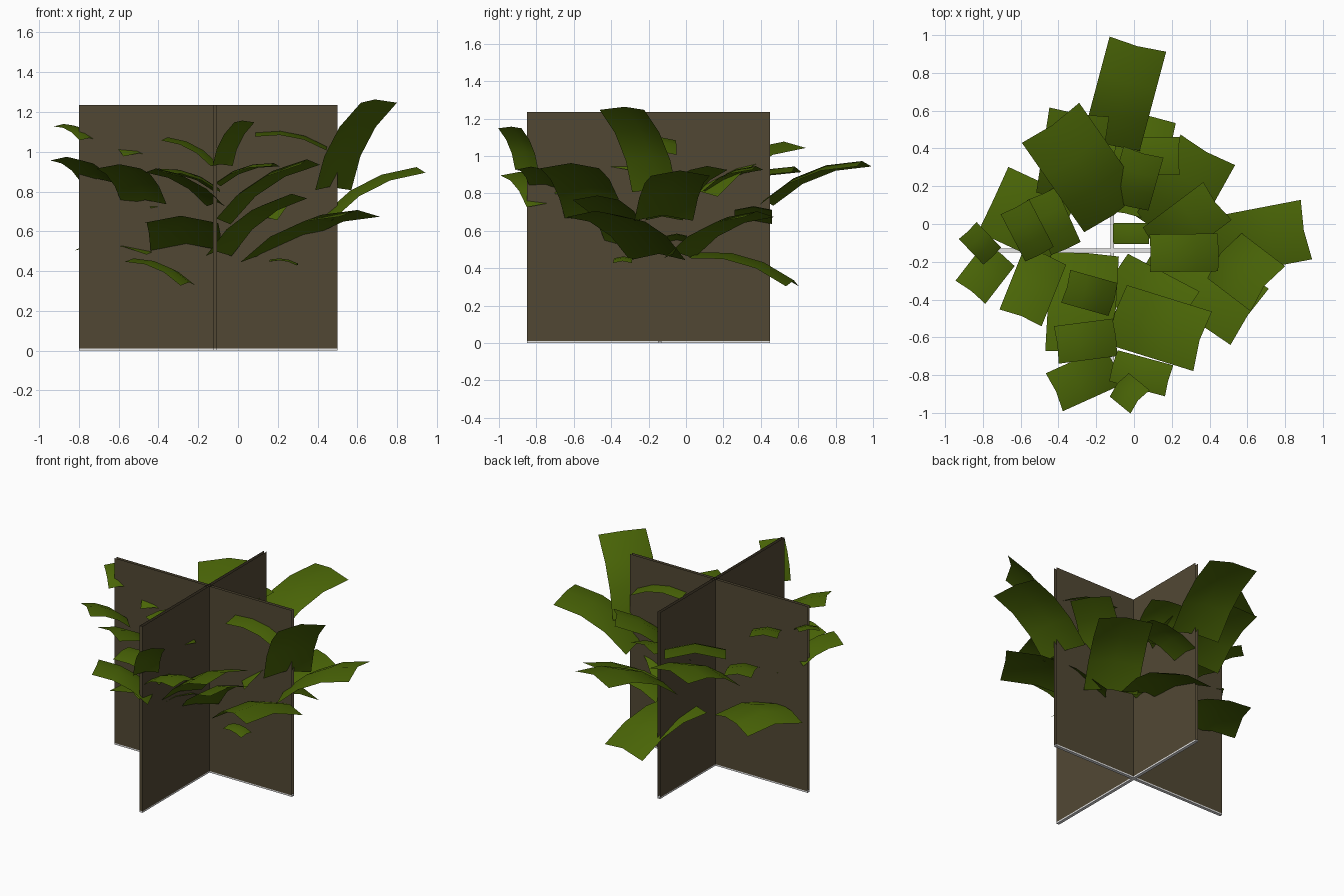
import bpy, bmesh, math
from mathutils import Vector

if "Cube" in bpy.data.objects:
    bpy.data.objects.remove(bpy.data.objects["Cube"])


def material(name, rgb):
    m = bpy.data.materials.new(name)
    m.diffuse_color = (*rgb, 1)
    m.use_nodes = True
    m.node_tree.nodes["Principled BSDF"].inputs["Base Color"].default_value = m.diffuse_color
    return m


BARK = material("branch brown", (0.083, 0.064, 0.034))
PALE = material("white base edge", (1.0, 1.0, 1.0))
GREEN = material("leaf green", (0.068, 0.13, 0.002))


def finish(name, bm, mat, smooth=False):
    me = bpy.data.meshes.new(name)
    bm.to_mesh(me)
    bm.free()
    me.materials.append(mat)
    for p in me.polygons:
        p.use_smooth = smooth
    bpy.context.scene.collection.objects.link(bpy.data.objects.new(name, me))


def quad(name, corners, mat):
    bm = bmesh.new()
    bm.faces.new([bm.verts.new(c) for c in corners])
    finish(name, bm, mat)


def box(name, lo, hi, mat):
    bm = bmesh.new()
    bmesh.ops.create_cube(bm, size=1)
    for v in bm.verts:
        v.co = [(l + h) / 2 + c * (h - l) for l, h, c in zip(lo, hi, v.co)]
    finish(name, bm, mat)


def leaf(name, xi, yi, zi, xo, yo, zo, width, steps=3):
    """Rectangular leaf card, arched along its length and across its width."""
    a, b = Vector((xi, yi, zi)), Vector((xo, yo, zo))
    run = b - a
    side = Vector((-run.y, run.x, 0)).normalized() * width / 2
    up = run.cross(side).normalized()
    bm = bmesh.new()
    rows = []
    for i in range(steps + 1):
        t = i / steps
        p = a + run * t + up * (0.10 * run.length * math.sin(math.pi * t))
        rows.append([bm.verts.new(p + side * s + up * (0.10 * width * (1 - abs(s)) - 0.02 * width))
                     for s in (-1, 0, 1)])
    for r, s in zip(rows, rows[1:]):
        for k in (0, 1):
            bm.faces.new((r[k], s[k], s[k + 1], r[k + 1]))
    bm.normal_update()
    if sum(f.normal.z for f in bm.faces) < 0:
        bmesh.ops.reverse_faces(bm, faces=bm.faces[:])
    finish(name, bm, GREEN, True)


# Two crossed upright panels, each a pair of close sheets open at the top, on a white strip
T, CX, CY, TOP = 0.01, -0.115, -0.14, 1.235
X0, X1, Y0, Y1 = -0.8, 0.5, -0.85, 0.45
Z0 = 0.01
quad("wide_panel_front", [(X0, CY - T, Z0), (X1, CY - T, Z0), (X1, CY - T, TOP), (X0, CY - T, TOP)], BARK)
quad("wide_panel_back", [(X1, CY + T, Z0), (X0, CY + T, Z0), (X0, CY + T, TOP), (X1, CY + T, TOP)], BARK)
quad("deep_panel_right", [(CX + T, Y0, Z0), (CX + T, Y1, Z0), (CX + T, Y1, TOP), (CX + T, Y0, TOP)], BARK)
quad("deep_panel_left", [(CX - T, Y1, Z0), (CX - T, Y0, Z0), (CX - T, Y0, TOP), (CX - T, Y1, TOP)], BARK)
quad("deep_panel_end", [(CX - T, Y0, Z0), (CX + T, Y0, Z0), (CX + T, Y0, TOP), (CX - T, Y0, TOP)], BARK)
box("wide_panel_base", (X0, CY - T, 0), (X1, CY + T, Z0), PALE)
box("deep_panel_base", (CX - T, Y0, 0), (CX + T, Y1, Z0), PALE)

# Leaves: inner edge middle, outer edge middle, width
right = [
    (0.475, -0.165, 0.81, 0.705, -0.34, 1.25, 0.30),
    (0.44, -0.12, 0.66, 0.91, -0.03, 0.90, 0.32),
    (0.11, -0.15, 0.45, 0.61, -0.49, 0.68, 0.36),
    (0.085, -0.155, 1.08, 0.445, -0.15, 1.01, 0.20),
    (0.12, -0.12, 0.66, 0.44, 0.12, 0.93, 0.25),
    (0.15, -0.04, 0.46, 0.39, 0.39, 0.68, 0.33),
    (0.16, -0.33, 0.45, 0.30, -0.34, 0.43, 0.10),
]
front = [
    (-0.09, -0.48, 0.64, 0.36, -0.62, 0.94, 0.33),
    (-0.10, -0.28, 0.48, 0.28, -0.48, 0.77, 0.28),
    (-0.26, -0.16, 0.51, -0.29, -0.68, 0.65, 0.36),
    (-0.11, -0.40, 0.93, -0.36, -0.33, 1.06, 0.18),
    (-0.10, -0.60, 0.80, -0.41, -0.64, 0.90, 0.20),
    (-0.11, -0.75, 0.73, -0.42, -0.89, 0.90, 0.22),
    (-0.11, -0.75, 0.83, 0.185, -0.83, 0.93, 0.17),
    (-0.08, -0.85, 0.93, 0.03, -0.94, 1.15, 0.16),
]
left = [
    (-0.38, -0.04, 0.49, -0.745, 0.13, 0.51, 0.38),
    (-0.47, -0.17, 0.74, -0.60, -0.495, 0.92, 0.24),
    (-0.71, -0.16, 0.85, -0.865, -0.36, 0.96, 0.20),
    (-0.53, -0.20, 0.45, -0.25, -0.33, 0.33, 0.18),
    (-0.50, -0.16, 0.98, -0.63, 0.09, 1.07, 0.17),
    (-0.36, -0.13, 0.72, -0.49, 0.16, 0.80, 0.17),
    (-0.75, -0.17, 1.06, -0.88, -0.035, 1.13, 0.13),
]
back = [
    (-0.12, 0.425, 0.74, 0.02, 0.95, 0.95, 0.31),
    (-0.11, 0.06, 0.79, -0.44, 0.533, 1.05, 0.37),
    (-0.10, 0.36, 0.64, 0.24, 0.36, 0.71, 0.20),
    (-0.03, 0.10, 0.80, 0.05, 0.38, 0.93, 0.22),
    (-0.11, -0.05, 0.54, 0.08, -0.05, 0.57, 0.11),
    (-0.05, 0.05, 0.46, 0.06, 0.57, 0.31, 0.33),
    (-0.36, 0.14, 0.75, -0.29, 0.59, 0.92, 0.32),
]
for side, rows in (("right", right), ("front", front), ("left", left), ("back", back)):
    for n, row in enumerate(rows, 1):
        leaf(f"{side}_leaf_{n}", *row)
